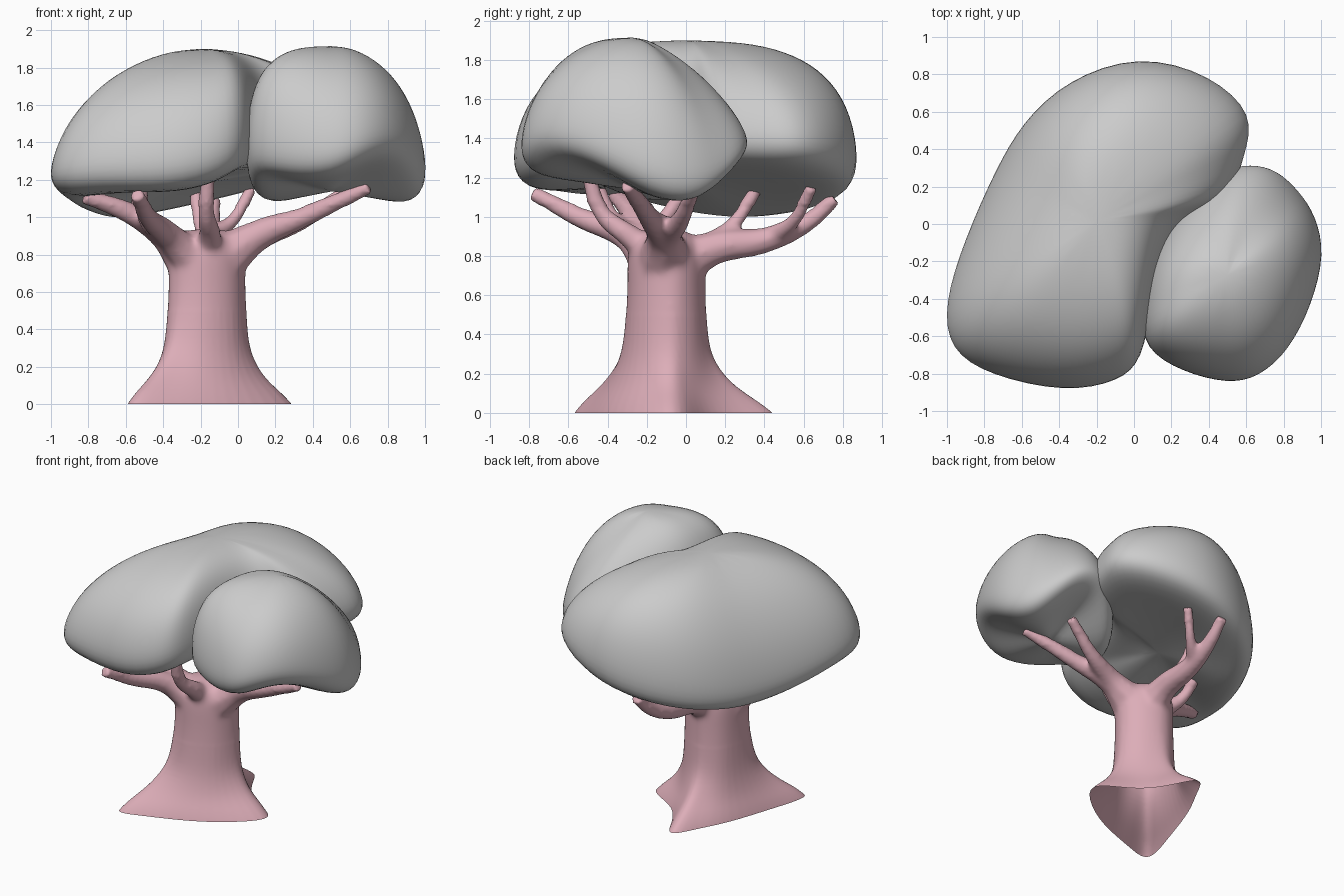
import bpy, bmesh
from math import cos, sin, radians, atan2
from mathutils import Vector

if "Cube" in bpy.data.objects:
    bpy.data.objects.remove(bpy.data.objects["Cube"])

pink = bpy.data.materials.new("bark")
pink.diffuse_color = (0.72, 0.42, 0.48, 1)
pink.use_nodes = True
pink.node_tree.nodes["Principled BSDF"].inputs["Base Color"].default_value = pink.diffuse_color


def loft(name, rings, start=None, end=None, mat=None):
    """Skin a stack of closed rings with a pole at each given end, then subdivide."""
    bm = bmesh.new()
    vr = [[bm.verts.new(p) for p in r] for r in rings]
    n = len(vr[0])
    for a, b in zip(vr, vr[1:]):
        for i in range(n):
            bm.faces.new((a[i], a[(i + 1) % n], b[(i + 1) % n], b[i]))
    for pole, ring in ((start, vr[0]), (end, vr[-1])):
        if pole:
            v = bm.verts.new(pole)
            for i in range(n):
                bm.faces.new((ring[i], ring[(i + 1) % n], v))
    bmesh.ops.recalc_face_normals(bm, faces=bm.faces)
    for f in bm.faces:
        f.smooth = True
    me = bpy.data.meshes.new(name)
    bm.to_mesh(me)
    bm.free()
    ob = bpy.data.objects.new(name, me)
    bpy.context.collection.objects.link(ob)
    if mat:
        me.materials.append(mat)
    sub = ob.modifiers.new("smooth", 'SUBSURF')
    sub.levels = sub.render_levels = 2
    return ob


def foliage(name, outline, centre, top, bottom):
    """Outline rows: x, y, underside height, roundness of the dome above."""
    cx, cy = centre
    def ring(s, zf):
        return [(cx + (x - cx) * s, cy + (y - cy) * s, zf(z)) for x, y, z, p in outline]
    rings = [ring(0.45, lambda z: z * 0.5 + bottom * 0.5),
             ring(0.88, lambda z: z - 0.02),
             ring(1.02, lambda z: z + 0.05)]
    for t in (6, 24, 42, 58, 74):
        c, s = cos(radians(t)), sin(radians(t))
        r = []
        for x, y, z, p in outline:
            k, h = 1.04 * c ** (2 / p), s ** (2 / p)
            zr = z + 0.1
            r.append((cx + (x - cx) * k, cy + (y - cy) * k, zr + (top - zr) * h))
        rings.append(r)
    return loft(name, rings, (cx, cy, bottom), (cx, cy, top))


# large canopy
foliage("large_foliage", [
    (-1.0, -.42, 1.12, 1.75), (-.97, -.66, 1.11, 1.95), (-.76, -.79, 1.14, 2.2),
    (-.36, -.88, 1.13, 2.4), (-.08, -.82, 1.2, 2.5), (.04, -.71, 1.28, 2.8),
    (.09, -.4, 1.28, 3), (.15, -.06, 1.28, 2.8), (.30, .07, 1.28, 2.4),
    (.51, .14, 1.29, 2), (.57, .36, 1.28, 1.9), (.63, .57, 1.27, 1.9),
    (.40, .78, 1.21, 2.3), (.02, .89, 1.12, 2.8), (-.36, .75, 1.04, 2.6),
    (-.59, .53, 1.0, 2.1), (-.73, .28, .98, 1.9), (-.89, -.08, 1.03, 1.8)],
    (-.2, .02), 1.905, 1.18)

# small canopy
foliage("small_foliage", [
    (.06, -.66, 1.26, 3), (.27, -.78, 1.22, 2.5), (.5, -.84, 1.22, 2),
    (.66, -.81, 1.29, 1.9), (.82, -.67, 1.34, 1.9), (.94, -.43, 1.26, 2),
    (1.01, -.16, 1.11, 2), (.96, .04, 1.07, 1.9), (.88, .16, 1.12, 1.6),
    (.76, .28, 1.24, 1.35), (.62, .31, 1.3, 1.35), (.47, .28, 1.28, 1.5),
    (.22, .06, 1.09, 2.2), (.08, -.2, 1.08, 3), (.05, -.45, 1.16, 3)],
    (.5, -.27), 1.92, 1.13)

# trunk with three flared roots, running a little below ground before the cut
foot = [(-.61, -.61), (-.4, -.53), (-.19, -.46), (.07, -.34), (.37, -.08), (.19, .03),
        (.03, .11), (-.09, .28), (-.19, .53), (-.29, .3), (-.41, .1), (-.52, -.25),
        (-.59, -.45)]
cx, cy = -.175, -.105
rings = []
for z, f, r in ((-.06, 1.15, .2), (0, 1, .2), (.07, .73, .2), (.15, .37, .205), (.28, .08, .21),
                (.42, .02, .21), (.62, 0, .207), (.77, 0, .21), (.87, 0, .2), (.93, 0, .12)):
    ring = []
    for x, y in foot:
        a = atan2(y - cy, x - cx)
        k = f ** .7 if x + y < -.6 else f
        base = Vector((cx + r * 1.08 * cos(a), cy + r * .99 * sin(a), z))
        ring.append(base.lerp(Vector((x, y, z)), k))
    rings.append(ring)
parts = [loft("trunk", rings, (cx, cy, -.06), (cx, cy, .94), mat=pink)]


def branch(name, pts, r0, r1):
    """Tapered round branch through the points."""
    cu = bpy.data.curves.new(name, 'CURVE')
    cu.dimensions = '3D'
    cu.bevel_depth = 1
    cu.bevel_resolution = 2
    cu.resolution_u = 5
    cu.use_fill_caps = True
    sp = cu.splines.new('BEZIER')
    sp.bezier_points.add(len(pts) - 1)
    for i, (b, p) in enumerate(zip(sp.bezier_points, pts)):
        b.co = p
        b.handle_left_type = b.handle_right_type = 'AUTO'
        b.radius = r0 + (r1 - r0) * (i / (len(pts) - 1)) ** .6
    cu.materials.append(pink)
    ob = bpy.data.objects.new(name, cu)
    bpy.context.collection.objects.link(ob)
    parts.append(ob)


# main limbs, then the twigs that fork off them
branch("right_limb", [(-.1, -.12, .76), (.1, -.12, .9), (.35, -.19, 1.0), (.7, -.3, 1.16)], .14, .035)
branch("right_back_limb", [(-.08, -.08, .78), (.12, -.09, .9), (.34, -.03, .98), (.58, .04, 1.14)], .12, .033)
branch("back_limb", [(-.16, -.06, .74), (-.15, .14, .84), (-.15, .4, .88), (-.14, .6, .96),
                     (-.13, .76, 1.09)], .13, .038)
branch("left_limb", [(-.25, -.13, .74), (-.4, -.2, .91), (-.58, -.28, 1.02), (-.82, -.36, 1.11)], .13, .04)
branch("front_limb", [(-.22, -.16, .74), (-.37, -.3, .9), (-.48, -.55, 1.0), (-.54, -.78, 1.12)], .12, .037)
branch("front_twig", [(-.17, -.15, .8), (-.15, -.3, .91), (-.17, -.43, 1.02), (-.16, -.5, 1.22)], .09, .035)
branch("left_twig", [(-.4, -.18, .9), (-.51, -.1, 1.0), (-.54, .03, 1.18)], .06, .035)
branch("left_front_twig", [(-.4, -.26, .9), (-.5, -.38, 1.0), (-.52, -.46, 1.18)], .06, .035)
branch("back_twig", [(-.15, .12, .86), (-.2, .24, .96), (-.23, .37, 1.16)], .06, .032)
branch("back_right_twig", [(-.15, .44, .9), (-.03, .55, .98), (.07, .64, 1.15)], .055, .03)

# fuse trunk and branches into one skin, blend the forks and cut the foot open
bpy.ops.object.select_all(action='DESELECT')
for ob in parts:
    ob.select_set(True)
bpy.context.view_layer.objects.active = parts[0]
bpy.ops.object.convert(target='MESH')
bpy.ops.object.join()
trunk = bpy.context.view_layer.objects.active
rm = trunk.modifiers.new("fuse", 'REMESH')
rm.mode = 'VOXEL'
rm.voxel_size = .014
bpy.ops.object.modifier_apply(modifier="fuse")
bm = bmesh.new()
bm.from_mesh(trunk.data)
bmesh.ops.bisect_plane(bm, geom=bm.verts[:] + bm.edges[:] + bm.faces[:], plane_co=(0, 0, 0),
                       plane_no=(0, 0, 1), clear_inner=True)
forks = [v for v in bm.verts if .5 < v.co.z < 1.06]
for _ in range(10):
    bmesh.ops.smooth_vert(bm, verts=forks, factor=.5, use_axis_x=True, use_axis_y=True, use_axis_z=True)
for f in bm.faces:
    f.smooth = True
bm.to_mesh(trunk.data)
bm.free()
trunk.name = "trunk_and_branches"
